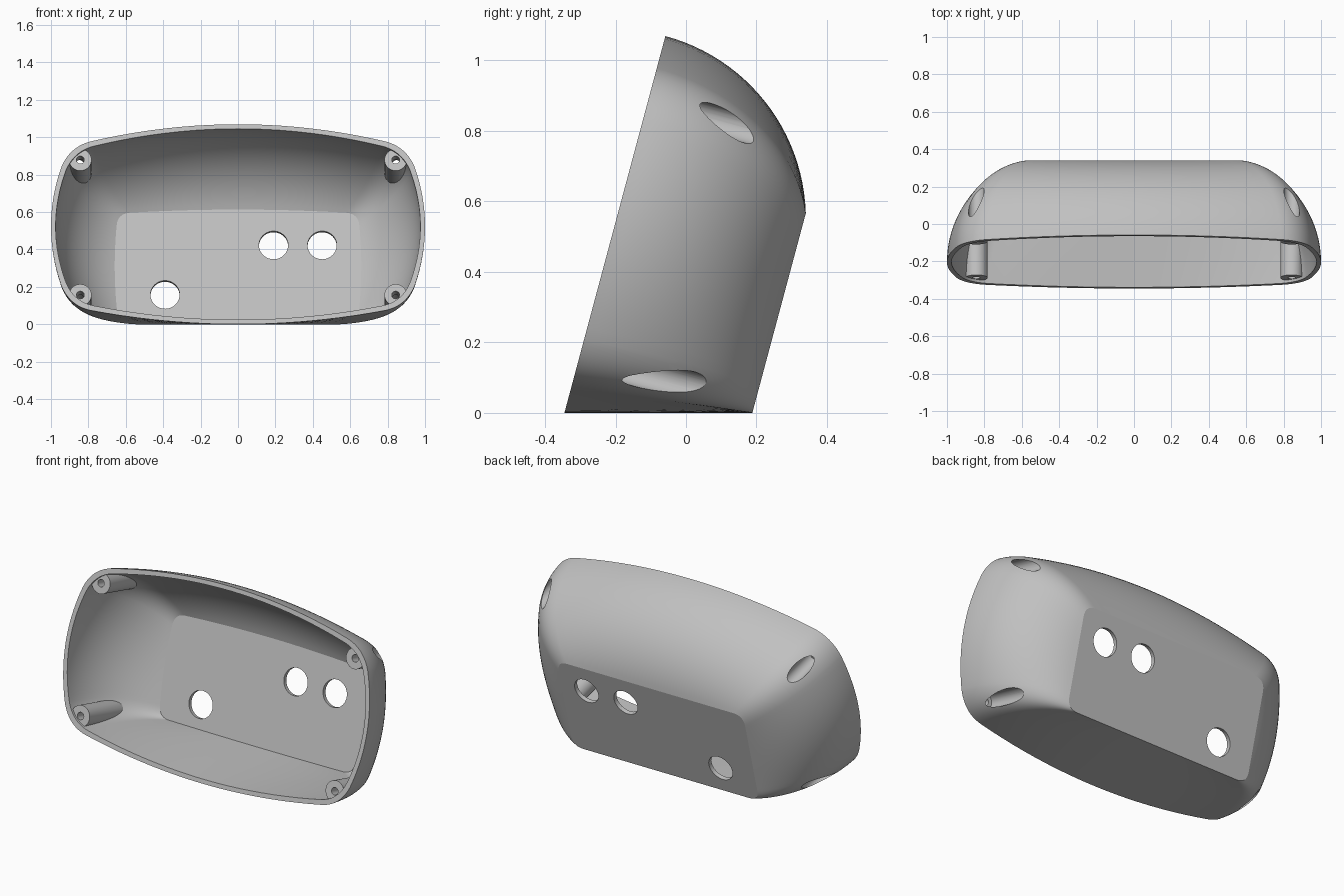
import bpy, bmesh, math
from mathutils import Vector, Matrix

cube = bpy.data.objects.get("Cube")
if cube:
    bpy.data.objects.remove(cube, do_unlink=True)

TILT = math.radians(15)
S, C = math.sin(TILT), math.cos(TILT)
# Tilted frame: x across, v up along the open rim, w from the rim to the back plate
FRAME = Matrix(((1, 0, 0, 0), (0, S, C, -0.345), (0, C, -S, 0), (0, 0, 0, 1)))
DEPTH, RADIUS, WALL = 0.515, 0.538, 0.025
FULL_INSET = RADIUS - math.sqrt(RADIUS ** 2 - DEPTH ** 2)

grey = bpy.data.materials.new("light_grey_plastic")
grey.use_nodes = True
grey.diffuse_color = (0.53, 0.53, 0.53, 1)
grey.node_tree.nodes["Principled BSDF"].inputs["Base Color"].default_value = grey.diffuse_color


def finish(name, bm):
    bmesh.ops.recalc_face_normals(bm, faces=bm.faces)
    mesh = bpy.data.meshes.new(name)
    bm.to_mesh(mesh)
    bm.free()
    mesh.materials.append(grey)
    obj = bpy.data.objects.new(name, mesh)
    bpy.context.collection.objects.link(obj)
    return obj


def section(w, wall):
    """Bulged rectangle with rounded corners, straightening toward the back."""
    d = max(w, 0)
    inset = RADIUS - math.sqrt(RADIUS ** 2 - d * d)
    f = inset / FULL_INSET
    side, top_b = 0.1 * (1 - f), 0.124 * (1 - f)
    low_b = 0.1 * (1 - d / DEPTH)
    x = 1 - inset - wall - side
    top = 1.107 - inset - wall - top_b
    low = d * math.tan(TILT) + wall + low_b
    corners = [Vector(p) for p in ((-x, low), (x, low), (x, top), (-x, top))]
    bulges = [(0, -low_b), (side, 0), (0, top_b), (-side, 0)]
    r = 0.115 - 0.045 * f - wall * 0.5

    def edge(i, s):
        return corners[i].lerp(corners[(i + 1) % 4], s) + Vector(bulges[i]) * 4 * s * (1 - s)

    pts = []
    for i in range(4):
        j = (i + 1) % 4
        q = r / (corners[j] - corners[i]).length
        qn = r / (corners[(j + 1) % 4] - corners[j]).length
        pts += [edge(i, q + (1 - 2 * q) * k / 20) for k in range(20)]
        a, b, c = edge(i, 1 - q), corners[j], edge(j, qn)
        for k in range(14):
            t = k / 14
            pts.append(a * (1 - t) ** 2 + b * 2 * t * (1 - t) + c * t * t)
    return [FRAME @ Vector((p.x, p.y, w)) for p in pts]


def loft(name, depth, wall, lead):
    bm = bmesh.new()
    end = math.asin(depth / RADIUS)
    depths = lead + [RADIUS * math.sin(end * k / 24) for k in range(25)]
    rings = [[bm.verts.new(p) for p in section(w, wall)] for w in depths]
    for a, b in zip(rings, rings[1:]):
        for i in range(len(a)):
            j = (i + 1) % len(a)
            bm.faces.new((a[i], a[j], b[j], b[i]))
    bm.faces.new(rings[0])
    bm.faces.new(rings[-1])
    return finish(name, bm)


def rods(name, spots, radius, w0, w1):
    """Cylinders along the depth axis."""
    bm = bmesh.new()
    for x, v in spots:
        place = FRAME @ Matrix.Translation((x, v, (w0 + w1) / 2))
        bmesh.ops.create_cone(bm, cap_ends=True, segments=40, radius1=radius,
                              radius2=radius, depth=w1 - w0, matrix=place)
    return finish(name, bm)


def cut(target, cutter):
    mod = target.modifiers.new("cut", "BOOLEAN")
    mod.operation, mod.solver, mod.object = "DIFFERENCE", "EXACT", cutter
    bpy.context.view_layer.objects.active = target
    bpy.ops.object.modifier_apply(modifier=mod.name)
    bpy.data.objects.remove(cutter, do_unlink=True)


# Outer shell, and the cavity with the four screw posts left standing
shell = loft("enclosure_shell", DEPTH, 0, [])
cavity = loft("cavity", DEPTH - WALL, WALL, [-0.05])
posts = [(s * 0.843, v) for s in (-1, 1) for v in (0.166, 0.914)]
cut(cavity, rods("screw_posts", posts, 0.06, 0.015, 0.7))
cut(shell, cavity)

# Screw bores, counterbores from behind, and the round openings in the back plate
cut(shell, rods("screw_bores", posts, 0.021, -0.1, 0.2))
cut(shell, rods("counterbores", posts, 0.042, 0.09, 0.7))
openings = [(0.19, 0.569), (0.45, 0.569), (-0.39, 0.295)]
cut(shell, rods("openings", openings, 0.078, 0.4, 0.7))

# Smooth skin with crisp rims
bpy.ops.object.select_all(action="DESELECT")
shell.select_set(True)
bpy.context.view_layer.objects.active = shell
bpy.ops.object.shade_smooth_by_angle(angle=math.radians(14))
